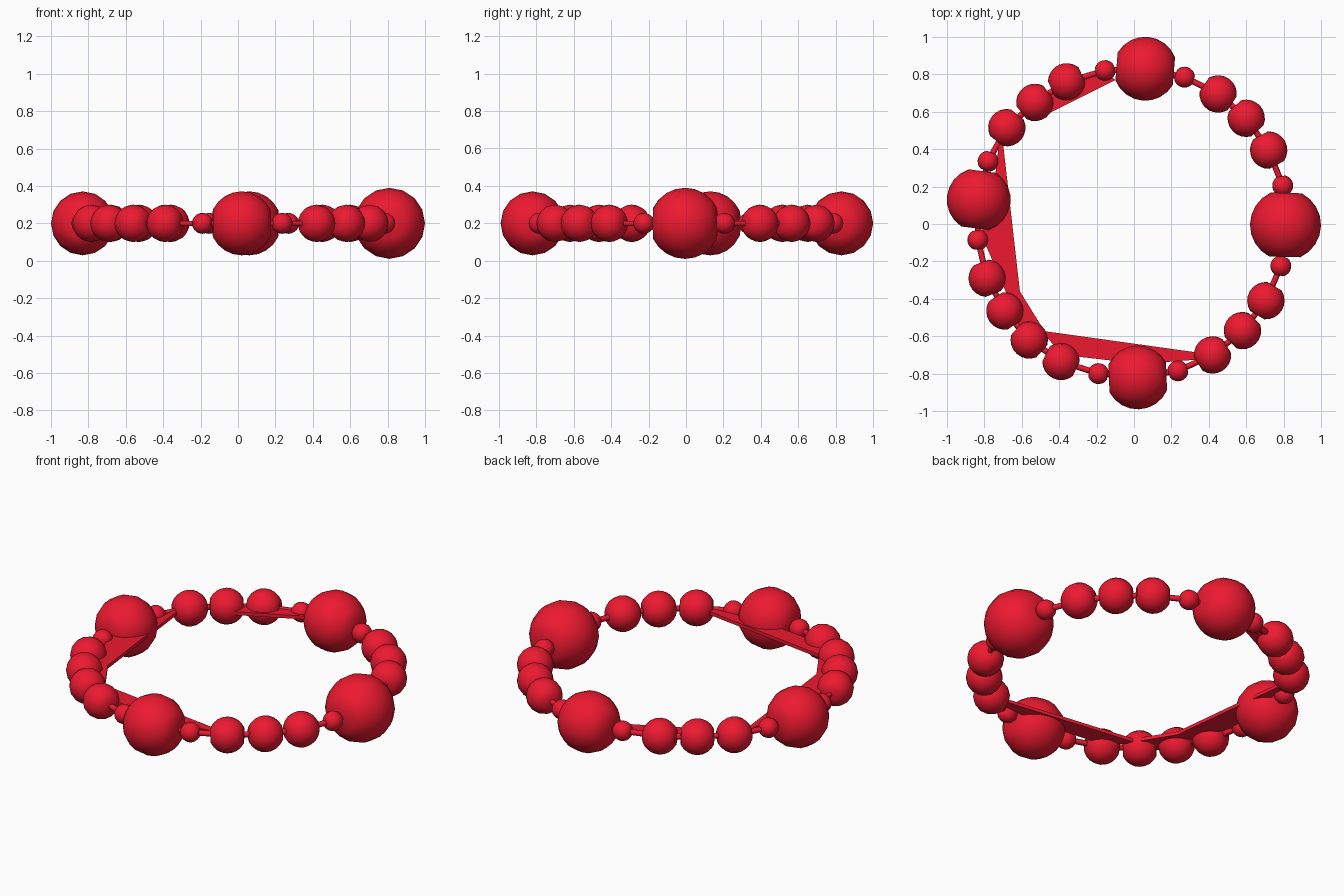
import bpy, math
from mathutils import Vector

if "Cube" in bpy.data.objects:
    bpy.data.objects.remove(bpy.data.objects["Cube"])

Z = 0.2  # height of the cord
red = bpy.data.materials.new("red")
red.diffuse_color = (0.85, 0.01, 0.03, 1)
red.use_nodes = True
red.node_tree.nodes["Principled BSDF"].inputs["Base Color"].default_value = red.diffuse_color

# Beads in order around the bracelet: x, y, kind
BEADS = [
    (0.81, -0.005, "clasp"), (0.795, 0.205, "spacer"),
    (0.72, 0.395, "round"), (0.60, 0.565, "round"), (0.45, 0.695, "round"),
    (0.27, 0.785, "spacer"), (0.06, 0.83, "large"), (-0.155, 0.82, "spacer"),
    (-0.36, 0.76, "round"), (-0.53, 0.65, "round"), (-0.68, 0.515, "round"),
    (-0.78, 0.335, "spacer"), (-0.83, 0.13, "large"), (-0.835, -0.085, "spacer"),
    (-0.785, -0.29, "round"), (-0.69, -0.465, "round"), (-0.56, -0.62, "round"),
    (-0.39, -0.735, "round"), (-0.19, -0.80, "spacer"), (0.02, -0.82, "large"),
    (0.235, -0.785, "spacer"), (0.42, -0.70, "round"), (0.58, -0.57, "round"),
    (0.705, -0.41, "round"), (0.785, -0.225, "spacer"),
]
RADIUS = {"clasp": 0.19, "large": 0.171, "round": 0.1, "spacer": 0.056}


def add_mesh(name, verts, faces):
    mesh = bpy.data.meshes.new(name)
    mesh.from_pydata(verts, [], faces)
    mesh.materials.append(red)
    obj = bpy.data.objects.new(name, mesh)
    bpy.context.collection.objects.link(obj)
    return obj


def bead(name, x, y, r, angle, segs=16, rings=9):
    """Sphere with flattened ends, lathed around the cord direction."""
    verts, faces = [], []
    end = math.acos(0.9)
    for i in range(rings):
        t = end + (math.pi - 2 * end) * i / (rings - 1)
        for j in range(segs):
            a = 2 * math.pi * j / segs
            verts.append((r * math.cos(t), r * math.sin(t) * math.cos(a),
                          r * math.sin(t) * math.sin(a)))
    for i in range(rings - 1):
        for j in range(segs):
            k = (j + 1) % segs
            faces.append((i * segs + j, i * segs + k,
                          (i + 1) * segs + k, (i + 1) * segs + j))
    faces.append(tuple(reversed(range(segs))))
    faces.append(tuple((rings - 1) * segs + j for j in range(segs)))
    obj = add_mesh(name, verts, faces)
    obj.location = (x, y, Z)
    obj.rotation_euler.z = angle
    bpy.context.view_layer.objects.active = obj
    obj.select_set(True)
    bpy.ops.object.shade_smooth_by_angle(angle=math.radians(35))
    obj.select_set(False)


# Beads, each turned to follow the cord
n = len(BEADS)
for i, (x, y, kind) in enumerate(BEADS):
    d = Vector(BEADS[(i + 1) % n][:2]) - Vector(BEADS[i - 1][:2])
    bead(f"{kind}_bead_{i}", x, y, RADIUS[kind], math.atan2(d.y, d.x))

# Cord
curve = bpy.data.curves.new("cord", "CURVE")
curve.dimensions = "3D"
curve.bevel_depth = 0.016
curve.bevel_resolution = 1
spline = curve.splines.new("POLY")
spline.points.add(n - 1)
for p, (x, y, _) in zip(spline.points, BEADS):
    p.co = (x, y, Z, 1)
spline.use_cyclic_u = True
curve.materials.append(red)
bpy.context.collection.objects.link(bpy.data.objects.new("cord", curve))

# Thin webs of stretched cord on the inner side
WEBS = {
    "left_web": [(-0.72, 0.45), (-0.70, 0.43), (-0.61, -0.36), (-0.48, -0.57),
                 (-0.58, -0.62), (-0.72, -0.28), (-0.82, -0.05), (-0.76, 0.1)],
    "front_web": [(-0.50, -0.57), (0.36, -0.69), (0.40, -0.72),
                  (0.02, -0.75), (-0.12, -0.73), (-0.38, -0.70)],
    "back_left_web": [(-0.52, 0.56), (-0.10, 0.77), (-0.15, 0.81), (-0.36, 0.74),
                      (-0.53, 0.64)],
}
for name, pts in WEBS.items():
    obj = add_mesh(name, [(x, y, Z) for x, y in pts], [tuple(range(len(pts)))])
    solid = obj.modifiers.new("thickness", "SOLIDIFY")
    solid.thickness = 0.02
    solid.offset = 0
